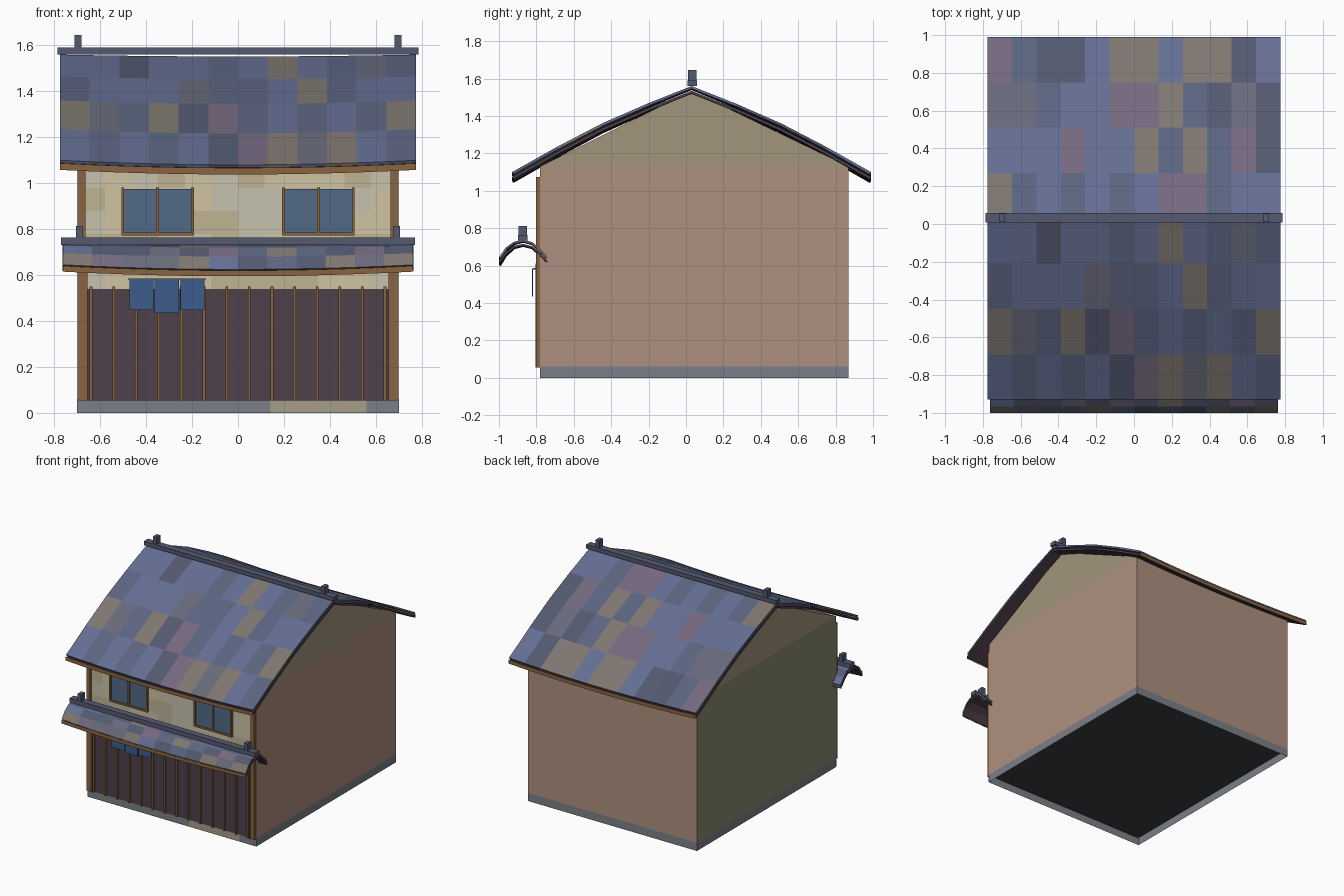
import bpy, bmesh, random

if "Cube" in bpy.data.objects:
    bpy.data.objects.remove(bpy.data.objects["Cube"])
random.seed(4)


def mat(name, r, g, b):
    m = bpy.data.materials.new(name)
    m.diffuse_color = (*[(c / 255) ** 2.2 for c in (r, g, b)], 1)
    m.use_nodes = True
    m.node_tree.nodes["Principled BSDF"].inputs["Base Color"].default_value = m.diffuse_color
    return m


SLATE = mat("slate", 84, 90, 112)
TILES = [mat("tile_blue", 100, 110, 146), mat("tile_slate", 92, 101, 128), SLATE,
         mat("tile_grey", 104, 106, 122), mat("tile_mauve", 116, 104, 126),
         mat("tile_ochre", 126, 118, 112)]
WEIGHTS = [6, 6, 3, 2, 2, 2]
WOOD = mat("wood", 138, 100, 66)
DARKWOOD = mat("dark_wood", 80, 66, 76)
CREAMS = [mat("cream", 205, 194, 162), mat("cream_pale", 198, 193, 172), mat("cream_warm", 190, 178, 146)]
PINK = mat("pink_plaster", 172, 143, 126)
OLIVE = mat("olive_plaster", 138, 136, 114)
GABLE = mat("gable_plaster", 160, 148, 122)
STONE = mat("stone", 122, 127, 134)
STONES = [STONE, mat("stone_beige", 165, 156, 135)]
FLOOR = mat("floor", 62, 64, 66)
GLASS = mat("glass", 82, 106, 134)
CLOTH = mat("cloth", 62, 92, 140)


def finish(name, bm, mats):
    me = bpy.data.meshes.new(name)
    bm.to_mesh(me)
    bm.free()
    for m in mats:
        me.materials.append(m)
    ob = bpy.data.objects.new(name, me)
    bpy.context.collection.objects.link(ob)
    return ob


def box(name, x0, x1, y0, y1, z0, z1, m):
    bm = bmesh.new()
    bmesh.ops.create_cube(bm, size=1)
    for v in bm.verts:
        v.co = (x1 if v.co.x > 0 else x0, y1 if v.co.y > 0 else y0, z1 if v.co.z > 0 else z0)
    return finish(name, bm, [m])


def sheet(name, profile, half, mats, weights=None, drop=0, thick=0, cols=12):
    """Profile of (y, z, sag) swept along x, sagging towards the middle."""
    bm = bmesh.new()
    rows = []
    for y, z, sag in profile:
        row = []
        for i in range(cols + 1):
            t = -1 + 2 * i / cols
            row.append(bm.verts.new((t * half, y, z - drop - sag * (1 - t * t))))
        rows.append(row)
    for a, b in zip(rows, rows[1:]):
        for i in range(cols):
            f = bm.faces.new((a[i], a[i + 1], b[i + 1], b[i]))
            f.material_index = random.choices(range(len(mats)), weights)[0]
    ob = finish(name, bm, mats)
    if thick:
        mod = ob.modifiers.new("thickness", 'SOLIDIFY')
        mod.thickness = thick
        mod.offset = -1
    return ob


def ridge(name, y, z0, z1, top, half, post_x):
    box(name + "_bar", -half, half, y - 0.025, y + 0.025, z0, z1, SLATE)
    for s in (-1, 1):
        box(name + "_end_tile", s * post_x - 0.015, s * post_x + 0.015,
            y - 0.023, y + 0.023, z0, top, SLATE)


# House body: closed prism with gabled ends
Y0, Y1, YR = -0.78, 0.87, 0.03
bm = bmesh.new()
pts = [(Y0, 0.06), (Y1, 0.06), (Y1, 1.13), (YR, 1.535), (Y0, 1.13)]
L = [bm.verts.new((-0.7, y, z)) for y, z in pts]
R = [bm.verts.new((0.7, y, z)) for y, z in pts]
for side, wall in ((L, 1), (R, 0)):
    for idx, mi in (((0, 1, 2, 4), wall), ((4, 2, 3), 2)):
        bm.faces.new([side[i] for i in idx]).material_index = mi
for i, mi in enumerate((3, 0, 2, 2, 4)):
    j = (i + 1) % 5
    bm.faces.new((L[i], L[j], R[j], R[i])).material_index = mi
bmesh.ops.recalc_face_normals(bm, faces=bm.faces[:])
finish("house_walls", bm, [PINK, OLIVE, GABLE, FLOOR, CREAMS[0]])

# Open stone plinth under the walls
bm = bmesh.new()
ring = [(-0.7, Y0), (0.7, Y0), (0.7, Y1), (-0.7, Y1)]
lo = [bm.verts.new((x, y, 0)) for x, y in ring]
hi = [bm.verts.new((x, y, 0.06)) for x, y in ring]
for i in range(4):
    j = (i + 1) % 4
    bm.faces.new((lo[i], lo[j], hi[j], hi[i]))
finish("plinth", bm, [STONE])
sheet("plinth_front", [(-0.783, 0, 0), (-0.783, 0.055, 0)], 0.7, STONES, cols=10)

# Patchy plaster on the front
sheet("front_plaster", [(-0.784, z, 0) for z in (0.54, 0.68, 0.78, 0.88, 0.98, 1.12)], 0.695, CREAMS, cols=12)

# Main roof: tile layer, wooden under layer, eave strips
half_roof = [(0.96, 1.10, 0.02), (0.72, 1.235, 0.018), (0.48, 1.36, 0.014), (0.24, 1.465, 0.011)]
roof = ([(YR - d, z, s) for d, z, s in half_roof] + [(YR, 1.56, 0.008)]
        + [(YR + d, z, s) for d, z, s in reversed(half_roof)])
sheet("roof_tiles", roof, 0.775, TILES, WEIGHTS, thick=0.014)
sheet("roof_boards", roof, 0.775, [DARKWOOD], drop=0.026, thick=0.014)
sheet("front_eave_strip", [(-0.934, 1.058, 0.02), (-0.934, 1.087, 0.02)], 0.775, [WOOD])
sheet("back_eave_strip", [(0.994, 1.087, 0.02), (0.994, 1.058, 0.02)], 0.775, [WOOD])
ridge("roof_ridge", 0.033, 1.56, 1.59, 1.645, 0.787, 0.697)

# Arched canopy over the shop front
arch = [(-1.0, 0.645, 0.02), (-0.965, 0.695, 0.014), (-0.92, 0.728, 0.008), (-0.87, 0.738, 0.005),
        (-0.82, 0.725, 0.005), (-0.78, 0.69, 0.005), (-0.74, 0.645, 0.005)]
sheet("canopy_tiles", arch, 0.763, TILES, WEIGHTS, thick=0.011)
sheet("canopy_boards", arch, 0.763, [DARKWOOD], drop=0.022, thick=0.011)
sheet("canopy_eave_strip", [(-1.0, 0.615, 0.02), (-1.0, 0.64, 0.02)], 0.763, [WOOD])
ridge("canopy_ridge", -0.872, 0.73, 0.763, 0.813, 0.77, 0.69)

# Shop front: dark panel, slats, corner posts
box("shop_panel", -0.67, 0.67, -0.79, -0.775, 0.055, 0.54, DARKWOOD)
for i in range(14):
    x = -0.64 + i * 1.28 / 13
    box("shop_slat", x - 0.006, x + 0.006, -0.803, -0.785, 0.055, 0.55, WOOD)
for s in (-1, 1):
    box("corner_post", s * 0.68 - 0.015, s * 0.68 + 0.015, -0.801, -0.775, 0.055, 1.075, WOOD)
    box("inner_post", s * 0.66 - 0.005, s * 0.66 + 0.005, -0.805, -0.78, 0.055, 0.61, WOOD)

# Upper windows
for s in (-1, 1):
    box("window_glass", s * 0.35 - 0.15, s * 0.35 + 0.15, -0.791, -0.78, 0.78, 0.975, GLASS)
    box("window_sill", s * 0.35 - 0.157, s * 0.35 + 0.157, -0.8, -0.78, 0.772, 0.785, WOOD)
    for d in (-0.152, 0, 0.152):
        x = s * 0.35 + d
        box("window_bar", x - 0.006, x + 0.006, -0.8, -0.78, 0.775, 0.982, WOOD)

# Hanging door curtain
for x, z in ((-0.42, 0.447), (-0.31, 0.435), (-0.198, 0.447)):
    box("curtain_panel", x - 0.053, x + 0.053, -0.823, -0.819, z, 0.583, CLOTH)
box("curtain_rod", -0.48, -0.14, -0.821, -0.79, 0.58, 0.586, WOOD)
